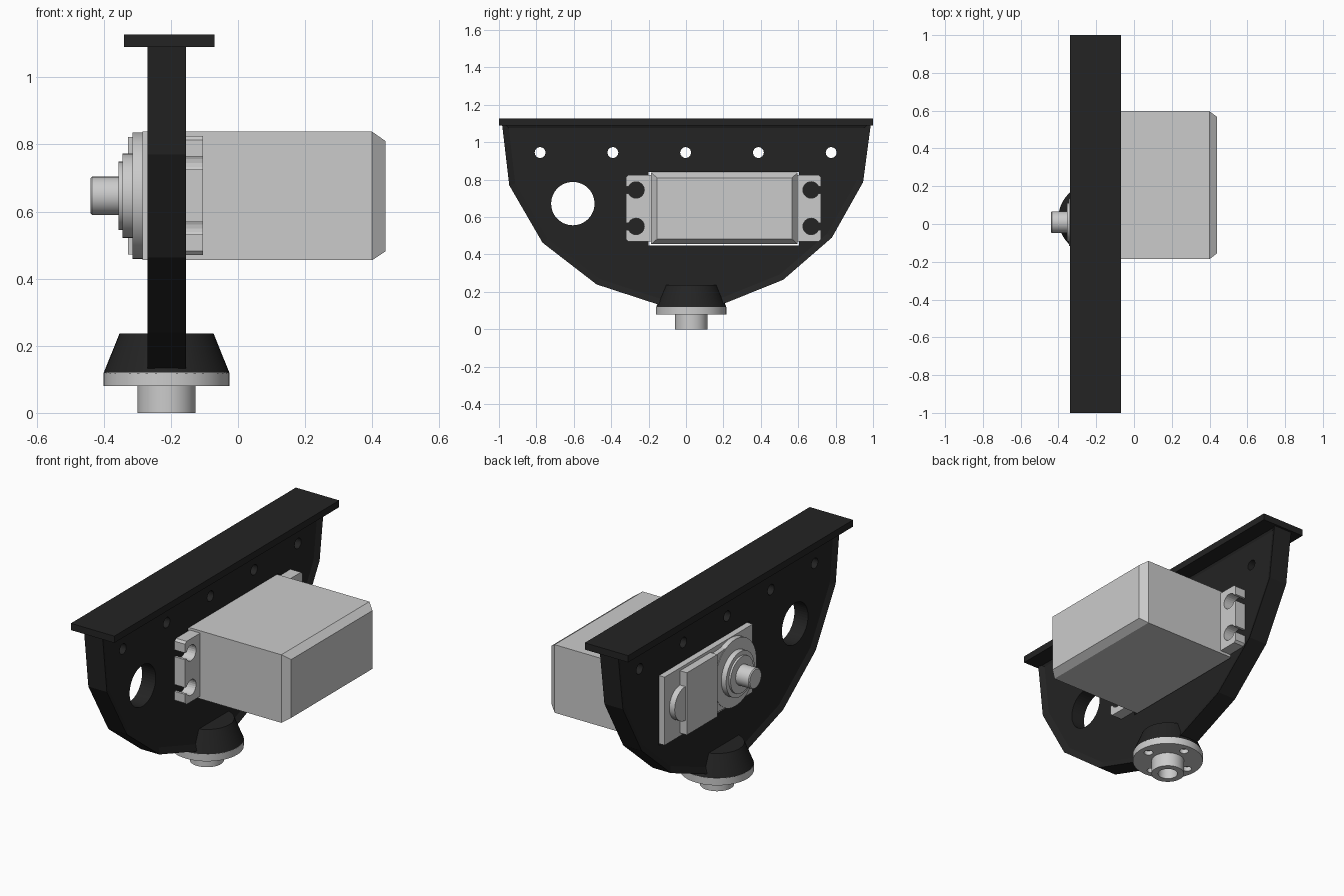
import bpy, bmesh
from math import sin, cos, pi

if "Cube" in bpy.data.objects:
    bpy.data.objects.remove(bpy.data.objects["Cube"])

BLACK = bpy.data.materials.new("black_plastic")
BLACK.diffuse_color = (0.017, 0.017, 0.017, 1)
BLACK.use_nodes = True
BLACK.node_tree.nodes["Principled BSDF"].inputs["Base Color"].default_value = BLACK.diffuse_color


def circle(cy, cz, r, n=32):
    return [(cy + r * cos(2 * pi * i / n), cz + r * sin(2 * pi * i / n)) for i in range(n)]


def rect(y0, y1, z0, z1):
    return [(y0, z0), (y1, z0), (y1, z1), (y0, z1)]


def finish(name, bm, mat=None):
    bmesh.ops.recalc_face_normals(bm, faces=bm.faces[:])
    me = bpy.data.meshes.new(name)
    bm.to_mesh(me)
    bm.free()
    ob = bpy.data.objects.new(name, me)
    bpy.context.collection.objects.link(ob)
    if mat:
        me.materials.append(mat)
    return ob


def loft(name, sections, mat=None, inset=None, axis="x"):
    """Skin equal-length outlines placed along an axis; inset sinks both caps."""
    bm = bmesh.new()
    place = (lambda h, p: (h, *p)) if axis == "x" else (lambda h, p: (*p, h))
    rings = [[bm.verts.new(place(h, p)) for p in pts] for h, pts in sections]
    n = len(rings[0])
    for a, b in zip(rings, rings[1:]):
        for i in range(n):
            bm.faces.new((a[i], a[(i + 1) % n], b[(i + 1) % n], b[i]))
    caps = [bm.faces.new(rings[0]), bm.faces.new(rings[-1])]
    bmesh.ops.recalc_face_normals(bm, faces=bm.faces[:])
    if inset:
        for c in caps:
            bmesh.ops.inset_region(bm, faces=[c], thickness=inset[0],
                                   use_even_offset=True)
            bmesh.ops.translate(bm, verts=c.verts[:], vec=c.normal * -inset[1])
    return finish(name, bm, mat)


def cut(ob, cutters):
    for c in cutters:
        c.hide_render = True
        m = ob.modifiers.new("cut", "BOOLEAN")
        m.operation, m.solver, m.object = "DIFFERENCE", "EXACT", c
        bpy.context.view_layer.objects.active = ob
        bpy.ops.object.modifier_apply(modifier=m.name)
        bpy.data.objects.remove(c)


def smooth(*obs):
    for ob in obs:
        bpy.ops.object.select_all(action="DESELECT")
        ob.select_set(True)
        bpy.context.view_layer.objects.active = ob
        bpy.ops.object.shade_smooth_by_angle(angle=0.52)


# Half-round bracket plate with a raised rim
outline = [(-0.985, 1.11), (-0.945, 0.77), (-0.767, 0.463), (-0.478, 0.24),
           (-0.15, 0.133), (0.03, 0.12), (0.21, 0.14), (0.52, 0.265),
           (0.78, 0.49), (0.947, 0.787), (0.99, 1.11)]
plate = loft("bracket_plate", [(-0.27, outline), (-0.155, outline)], BLACK, (0.033, 0.015))

# Plate openings: row of small holes, large cable hole, motor window
holes = [circle(0.389 * i - 0.002, 0.945, 0.029, 24) for i in range(-2, 3)]
holes += [circle(-0.605, 0.672, 0.116, 48), rect(-0.2, 0.604, 0.448, 0.842)]
cut(plate, [loft("hole_cutter", [(-0.5, h), (0.2, h)]) for h in holes])

# Top flange
top = rect(-1, 1, 1.09, 1.128)
loft("top_flange", [(-0.34, top), (-0.07, top)], BLACK)

# Motor case with a chamfered end
case = rect(-0.186, 0.597, 0.455, 0.838)
loft("motor_case", [(-0.285, case), (0.40, case), (0.44, rect(-0.155, 0.567, 0.482, 0.81))])

# Mounting ears with keyhole slots
for side, inner, outer in (("left", -0.17, -0.32), ("right", 0.58, 0.722)):
    s = 1 if outer > inner else -1
    ear_pts = [(inner, 0.47), (outer - s * 0.012, 0.47), (outer, 0.482),
               (outer, 0.813), (outer - s * 0.012, 0.825), (inner, 0.825)]
    ear = loft(side + "_mounting_ear", [(-0.17, ear_pts), (-0.105, ear_pts)])
    hy = outer - s * 0.053
    for hz in (0.55, 0.745):
        for pts in (circle(hy, hz, 0.044, 24), rect(hy, outer + s * 0.05, hz - 0.019, hz + 0.019)):
            cut(ear, [loft("slot_cutter", [(-0.4, pts), (0.1, pts)])])

# Gear housing face: round boss, tapered bridge, flat panel, side bump
CY, CZ = 0.01, 0.647
boss = loft("output_boss", [(-0.25, circle(CY, CZ, 0.188, 48)), (-0.315, circle(CY, CZ, 0.188, 48))])
bridge_pts = [(0.01, 0.475), (0.25, 0.49), (0.25, 0.805), (0.01, 0.82)]
loft("gear_bridge", [(-0.25, bridge_pts), (-0.312, bridge_pts)])
panel = rect(0.19, 0.46, 0.472, 0.822)
loft("gear_panel", [(-0.25, panel), (-0.328, panel)])
bump = loft("side_bump", [(-0.25, circle(0.46, CZ, 0.095)), (-0.318, circle(0.46, CZ, 0.095))])

# Stepped collar and output shaft
parts = [boss, bump]
for name, x0, x1, r in (("collar_outer", -0.30, -0.345, 0.126),
                        ("collar_inner", -0.33, -0.356, 0.102)):
    parts.append(loft(name, [(x0, circle(CY, CZ, r, 40)), (x1, circle(CY, CZ, r, 40))]))
parts.append(loft("output_shaft", [(-0.34, circle(CY, CZ, 0.057)), (-0.435, circle(CY, CZ, 0.057)),
                                   (-0.44, circle(CY, CZ, 0.052))]))

# Lower pivot: black cone, grey bolt disc, hollow stub
PX, PY = -0.213, 0.028
parts.append(loft("pivot_cone", [(0.118, circle(PX, PY, 0.188, 40)), (0.237, circle(PX, PY, 0.14, 40))],
                  BLACK, axis="z"))
disc = loft("pivot_disc", [(0.08, circle(PX, PY, 0.188, 48)), (0.12, circle(PX, PY, 0.188, 48))], axis="z")
bolt_holes = []
for i in range(4):
    pts = circle(PX + 0.135 * cos(i * pi / 2), PY + 0.135 * sin(i * pi / 2), 0.024, 20)
    bolt_holes.append(loft("bolt_cutter", [(0.0, pts), (0.105, pts)], axis="z"))
cut(disc, bolt_holes)
stub = loft("pivot_stub", [(0.0, circle(PX, PY, 0.087, 40)), (0.09, circle(PX, PY, 0.087, 40))], axis="z")
bore = circle(PX, PY, 0.052, 32)
cut(stub, [loft("bore_cutter", [(-0.05, bore), (0.07, bore)], axis="z")])
smooth(*parts, disc, stub)
